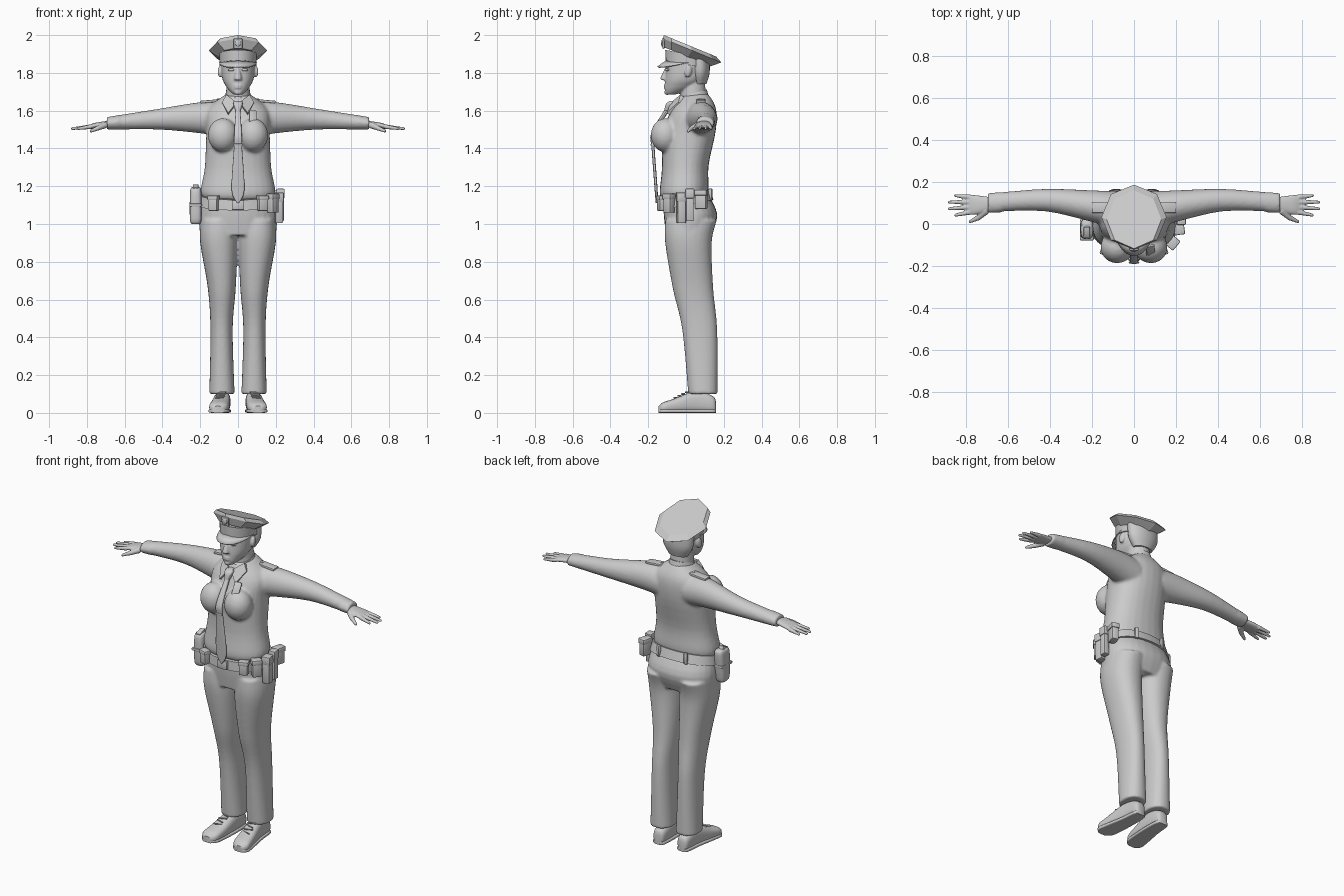
import bpy, bmesh, math
from mathutils import Matrix, Vector, Euler

old = bpy.data.objects.get("Cube")
if old:
    bpy.data.objects.remove(old)

grey = bpy.data.materials.new("plain_grey")
grey.use_nodes = True
colour = (0.6, 0.6, 0.6, 1)
grey.diffuse_color = colour
grey.node_tree.nodes["Principled BSDF"].inputs["Base Color"].default_value = colour


def level(height, half, front, back):
    # Horizontal section, symmetric about the middle
    return height, -half, half, front, back


def leg_level(height, inner, outer, front, back):
    return height, inner, outer, front, back


def arm_section(reach, front, back, low, high):
    return reach, front, back, low, high


def shoe_section(depth, inner, outer, top):
    return depth, inner, outer, 0, top


def smooth_rows(rows, steps):
    # Catmull-Rom interpolation between the given sections
    padded = [rows[0], *rows, rows[-1]]
    result = []
    for quad in zip(padded, padded[1:], padded[2:], padded[3:]):
        for k in range(steps):
            t = k / steps
            result.append([b + t / 2 * (c - a + t * (2 * a - 5 * b + 4 * c - d + t * (3 * (b - c) + d - a)))
                           for a, b, c, d in zip(*quad)])
    return result + [rows[-1]]


def loft(bm, rows, axis="z", sides=28, power=1.0, steps=4, slope=0.0):
    # Rounded sections along an axis; slope tips the sections from front to back
    rings = []
    for t, a_low, a_high, b_low, b_high in smooth_rows(rows, steps):
        ring = []
        for k in range(sides):
            angle = math.tau * k / sides
            c, s = [math.copysign(abs(f) ** power, f) for f in (math.cos(angle), math.sin(angle))]
            a = (a_low + a_high + (a_high - a_low) * c) / 2
            b = (b_low + b_high + (b_high - b_low) * s) / 2
            spot = {"z": (a, b, t + slope * b), "x": (t, a, b), "y": (a, t, b)}[axis]
            ring.append(bm.verts.new(spot))
        rings.append(ring)
    for low, high in zip(rings, rings[1:]):
        for k in range(sides):
            j = (k + 1) % sides
            bm.faces.new((low[k], low[j], high[j], high[k]))
    bm.faces.new(rings[0])
    bm.faces.new(rings[-1])


def place(at, size, tilt, roll, spin):
    turn = Euler([math.radians(angle) for angle in (tilt, roll, spin)]).to_matrix().to_4x4()
    return Matrix.Translation(at) @ turn @ Matrix.Diagonal((*size, 1))


def blob(bm, at, radii, tilt=0, roll=0, spin=0):
    bmesh.ops.create_uvsphere(bm, u_segments=20, v_segments=12, radius=1,
                              matrix=place(at, radii, tilt, roll, spin))


def box(bm, at, size, tilt=0, roll=0, spin=0, bevel=0.005):
    made = bmesh.ops.create_cube(bm, size=1, matrix=place(at, size, tilt, roll, spin))["verts"]
    edges = list({edge for vert in made for edge in vert.link_edges})
    bmesh.ops.bevel(bm, geom=edges, offset=bevel, segments=2, affect="EDGES", profile=0.5)


def limb(bm, start, end, thick, thin):
    start, end = Vector(start), Vector(end)
    turn = (end - start).to_track_quat("Z", "Y").to_matrix().to_4x4()
    bmesh.ops.create_cone(bm, cap_ends=True, segments=12, radius1=thick, radius2=thin,
                          depth=(end - start).length, matrix=Matrix.Translation((start + end) / 2) @ turn)
    blob(bm, end, (thin, thin, thin))


def mirror(bm):
    copies = bmesh.ops.duplicate(bm, geom=bm.verts[:] + bm.edges[:] + bm.faces[:])["geom"]
    for item in copies:
        if isinstance(item, bmesh.types.BMVert):
            item.co.x *= -1


def finish(name, bm, voxel=0, relax=0, angle=40):
    bmesh.ops.recalc_face_normals(bm, faces=bm.faces[:])
    mesh = bpy.data.meshes.new(name)
    bm.to_mesh(mesh)
    bm.free()
    mesh.materials.append(grey)
    part = bpy.data.objects.new(name, mesh)
    bpy.context.collection.objects.link(part)
    if voxel:
        blend = part.modifiers.new("blend", "REMESH")
        blend.mode, blend.voxel_size, blend.use_smooth_shade = "VOXEL", voxel, True
        soften = part.modifiers.new("soften", "SMOOTH")
        soften.factor, soften.iterations = 0.5, relax
    else:
        bpy.ops.object.select_all(action="DESELECT")
        part.select_set(True)
        bpy.context.view_layer.objects.active = part
        bpy.ops.object.shade_smooth_by_angle(angle=math.radians(angle))
    return part


# Shirt: torso, bust, sleeves and cuffs blended together
bm = bmesh.new()
blob(bm, at=(.08, -.11, 1.47), radii=(.08, .077, .09))
loft(bm, [arm_section(reach=.08, front=-.02, back=.155, low=1.46, high=1.645),
          arm_section(reach=.2, front=.01, back=.16, low=1.48, high=1.645),
          arm_section(reach=.42, front=.06, back=.167, low=1.5, high=1.61),
          arm_section(reach=.64, front=.06, back=.15, low=1.5, high=1.575)], axis="x")
loft(bm, [arm_section(reach=.63, front=.054, back=.153, low=1.5, high=1.577),
          arm_section(reach=.695, front=.052, back=.147, low=1.5, high=1.566)], axis="x")
mirror(bm)
loft(bm, [level(height=1.14, half=.185, front=-.125, back=.11),
          level(height=1.18, half=.198, front=-.14, back=.12),
          level(height=1.3, half=.176, front=-.128, back=.12),
          level(height=1.48, half=.168, front=-.125, back=.158),
          level(height=1.6, half=.162, front=-.085, back=.158),
          level(height=1.68, half=.068, front=-.035, back=.115)], power=.9, slope=.1)
finish("shirt", bm, voxel=.009, relax=5)

# Trousers: two straight legs and the pelvis
bm = bmesh.new()
loft(bm, [leg_level(height=1.02, inner=.005, outer=.2, front=-.11, back=.163),
          leg_level(height=.9, inner=.002, outer=.2, front=-.11, back=.136),
          leg_level(height=.66, inner=.012, outer=.16, front=-.07, back=.144),
          leg_level(height=.44, inner=.028, outer=.146, front=-.02, back=.165),
          leg_level(height=.1, inner=.018, outer=.152, front=.012, back=.168)], power=.9, steps=8)
mirror(bm)
loft(bm, [level(height=1.17, half=.185, front=-.12, back=.11),
          level(height=1.05, half=.208, front=-.118, back=.166),
          level(height=.94, half=.2, front=-.105, back=.13)], power=.9)
finish("trousers", bm, voxel=.008, relax=4)

# Shoes with soles and laces
bm = bmesh.new()
shoe = [shoe_section(depth=.158, inner=.065, outer=.1, top=.06),
        shoe_section(depth=.14, inner=.045, outer=.115, top=.09),
        shoe_section(depth=.05, inner=.04, outer=.125, top=.115),
        shoe_section(depth=-.06, inner=.045, outer=.145, top=.076),
        shoe_section(depth=-.12, inner=.055, outer=.152, top=.056),
        shoe_section(depth=-.145, inner=.08, outer=.13, top=.036)]
loft(bm, shoe, axis="y", power=.75)
welt = .003
loft(bm, [(depth, inner - welt, outer + welt, 0, .02) for depth, inner, outer, *_ in shoe], axis="y", power=.4)
for k in range(4):
    box(bm, at=(.088 + k * .003, .005 - k * .02, .11 - k * .01), size=(.05, .006, .008),
        tilt=25, spin=20 - 40 * (k % 2), bevel=.002)
mirror(bm)
finish("shoes", bm)

# Hands with four fingers and a thumb
bm = bmesh.new()
loft(bm, [arm_section(reach=.66, front=.07, back=.125, low=1.515, high=1.55),
          arm_section(reach=.75, front=.045, back=.137, low=1.507, high=1.537),
          arm_section(reach=.785, front=.046, back=.14, low=1.502, high=1.526)], axis="x", power=.85)
for k in range(4):
    middle = abs(k - 1.5)
    limb(bm, start=(.78, .056 + .024 * k, 1.515), end=(.893 - .03 * middle, .042 + .031 * k, 1.505),
         thick=.0125, thin=.0075)
knuckle = (.74, .03, 1.508)
limb(bm, start=(.7, .065, 1.525), end=knuckle, thick=.018, thin=.013)
limb(bm, start=knuckle, end=(.778, .012, 1.492), thick=.013, thin=.008)
mirror(bm)
finish("hands", bm, voxel=.0045, relax=2)

# Head: ears, brows, skull, neck, nose, lips and chin
bm = bmesh.new()
blob(bm, at=(.095, .012, 1.808), radii=(.011, .02, .032), tilt=-12, spin=15)
blob(bm, at=(.037, -.1, 1.838), radii=(.026, .012, .005), roll=8, spin=12)
mirror(bm)
loft(bm, [level(height=1.685, half=.022, front=-.1, back=-.06),
          level(height=1.7, half=.04, front=-.11, back=-.01),
          level(height=1.73, half=.064, front=-.112, back=.05),
          level(height=1.78, half=.085, front=-.11, back=.1),
          level(height=1.9, half=.09, front=-.1, back=.115)], power=.9)
loft(bm, [level(height=1.6, half=.068, front=-.03, back=.11),
          level(height=1.76, half=.06, front=-.03, back=.1)])
loft(bm, [level(height=1.762, half=.019, front=-.122, back=-.1),
          level(height=1.77, half=.02, front=-.136, back=-.09),
          level(height=1.83, half=.009, front=-.11, back=-.09)])
for height in (1.722, 1.732):
    blob(bm, at=(0, -.108, height), radii=(.022, .011, .006))
blob(bm, at=(0, -.1, 1.697), radii=(.02, .015, .014))
finish("head", bm, voxel=.0055, relax=2)

bm = bmesh.new()
blob(bm, at=(.036, -.098, 1.816), radii=(.018, .011, .0075), spin=15)
mirror(bm)
finish("eyes", bm)

bm = bmesh.new()
loft(bm, [level(height=1.74, half=.06, front=.04, back=.108),
          level(height=1.8, half=.094, front=.025, back=.125),
          level(height=1.88, half=.098, front=.02, back=.125)])
finish("hair", bm)

# Peaked cap: band, eight sided crown, visor and emblem
bm = bmesh.new()
loft(bm, [level(height=1.845, half=.097, front=-.108, back=.126),
          level(height=1.9, half=.1, front=-.11, back=.126)], steps=1, slope=-.2)
finish("cap_band", bm)
bm = bmesh.new()
loft(bm, [level(height=1.888, half=.101, front=-.112, back=.13),
          level(height=1.932, half=.155, front=-.122, back=.187),
          level(height=1.952, half=.13, front=-.117, back=.16)], sides=8, steps=1, slope=-.41)
finish("cap_crown", bm, angle=20)
bm = bmesh.new()
steps = 16
arc = []
for k in range(steps + 1):
    angle = math.pi * (1 + k / steps)
    c, s = math.cos(angle), math.sin(angle)
    arc.append([bm.verts.new((.1 * c, .012 + (.118 + reach) * s, 1.866 + .7 * reach * s - .012 * abs(c)))
                for reach in (0, .023, .046)])
for left, right in zip(arc, arc[1:]):
    for i in range(2):
        bm.faces.new((left[i], left[i + 1], right[i + 1], right[i]))
bmesh.ops.remove_doubles(bm, verts=bm.verts[:], dist=.0005)
finish("cap_visor", bm).modifiers.new("thickness", "SOLIDIFY").thickness = .006
bm = bmesh.new()
box(bm, at=(0, -.12, 1.955), size=(.046, .012, .055), tilt=5)
blob(bm, at=(0, -.126, 1.957), radii=(.014, .006, .018))
finish("cap_emblem", bm)

# Collar stand and pointed wings
bm = bmesh.new()
loft(bm, [level(height=1.63, half=.082, front=-.062, back=.122),
          level(height=1.68, half=.066, front=-.042, back=.11)], slope=.3)
finish("collar_stand", bm)
bm = bmesh.new()
outline = (.008, -.078, 1.645), (.062, -.03, 1.685), (.085, -.04, 1.645), (.052, -.104, 1.588)
bm.faces.new([bm.verts.new(corner) for corner in outline])
lifted = bmesh.ops.extrude_face_region(bm, geom=bm.faces[:])["geom"]
bmesh.ops.translate(bm, verts=[v for v in lifted if isinstance(v, bmesh.types.BMVert)], vec=(0, .02, -.012))
mirror(bm)
finish("collar_wings", bm)

# Necktie with knot and clip
bm = bmesh.new()
loft(bm, [level(height=1.61, half=.012, front=-.108, back=-.08),
          level(height=1.48, half=.02, front=-.184, back=-.165),
          level(height=1.4, half=.022, front=-.182, back=-.166),
          level(height=1.18, half=.034, front=-.166, back=-.15),
          level(height=1.11, half=.003, front=-.16, back=-.15)], power=.6)
loft(bm, [level(height=1.65, half=.022, front=-.088, back=-.05),
          level(height=1.635, half=.025, front=-.106, back=-.06),
          level(height=1.6, half=.013, front=-.116, back=-.08)], power=.7)
box(bm, at=(0, -.184, 1.42), size=(.05, .008, .01), bevel=.002)
finish("necktie", bm)

# Chest badge and shoulder straps
bm = bmesh.new()
box(bm, at=(.078, -.123, 1.57), size=(.042, .012, .075), tilt=-32, roll=8, spin=15)
finish("badge", bm)
bm = bmesh.new()
box(bm, at=(.145, .078, 1.65), size=(.11, .05, .014), roll=5)
blob(bm, at=(.105, .078, 1.66), radii=(.008, .008, .005))
mirror(bm)
finish("shoulder_straps", bm)

# Belt with buckle and rear keepers
bm = bmesh.new()
loft(bm, [level(height=1.1, half=.21, front=-.14, back=.145),
          level(height=1.155, half=.2, front=-.137, back=.128)], sides=40, power=.9, steps=1, slope=.2)
finish("belt", bm)
bm = bmesh.new()
box(bm, at=(.09, .13, 1.155), size=(.022, .018, .066), spin=-20)
mirror(bm)
box(bm, at=(0, -.145, 1.1), size=(.065, .016, .05))
finish("buckle_and_keepers", bm)

# Holster with grip and strap on the right hip
bm = bmesh.new()
loft(bm, [level(height=1, half=.022, front=-.055, back=0),
          level(height=1.03, half=.031, front=-.068, back=.01),
          level(height=1.17, half=.03, front=-.07, back=.025),
          level(height=1.195, half=.02, front=-.05, back=.015)], power=.6)
box(bm, at=(0, -.03, 1.175), size=(.03, .05, .06), tilt=20)
box(bm, at=(0, -.028, 1.1), size=(.066, .1, .016))
bmesh.ops.translate(bm, verts=bm.verts[:], vec=(-.224, 0, 0))
finish("holster", bm)


# Pouches with lids around the belt
def pouch(bm, at, width, depth, height, spin):
    box(bm, at, (width, depth, height), spin=spin)
    lid = Vector(at) + Vector((0, 0, height * .36))
    box(bm, lid, (width + .008, depth + .008, height * .3), spin=spin)


bm = bmesh.new()
pouch(bm, at=(.215, -.025, 1.085), width=.042, depth=.045, height=.16, spin=8)
pouch(bm, at=(.225, .02, 1.1), width=.035, depth=.04, height=.17, spin=0)
pouch(bm, at=(.214, .08, 1.13), width=.04, depth=.06, height=.1, spin=-15)
pouch(bm, at=(.185, -.09, 1.11), width=.05, depth=.04, height=.1, spin=50)
for side in (-1, 1):
    pouch(bm, at=(side * .13, -.13, 1.11), width=.05, depth=.035, height=.08, spin=side * 20)
finish("belt_pouches", bm)
